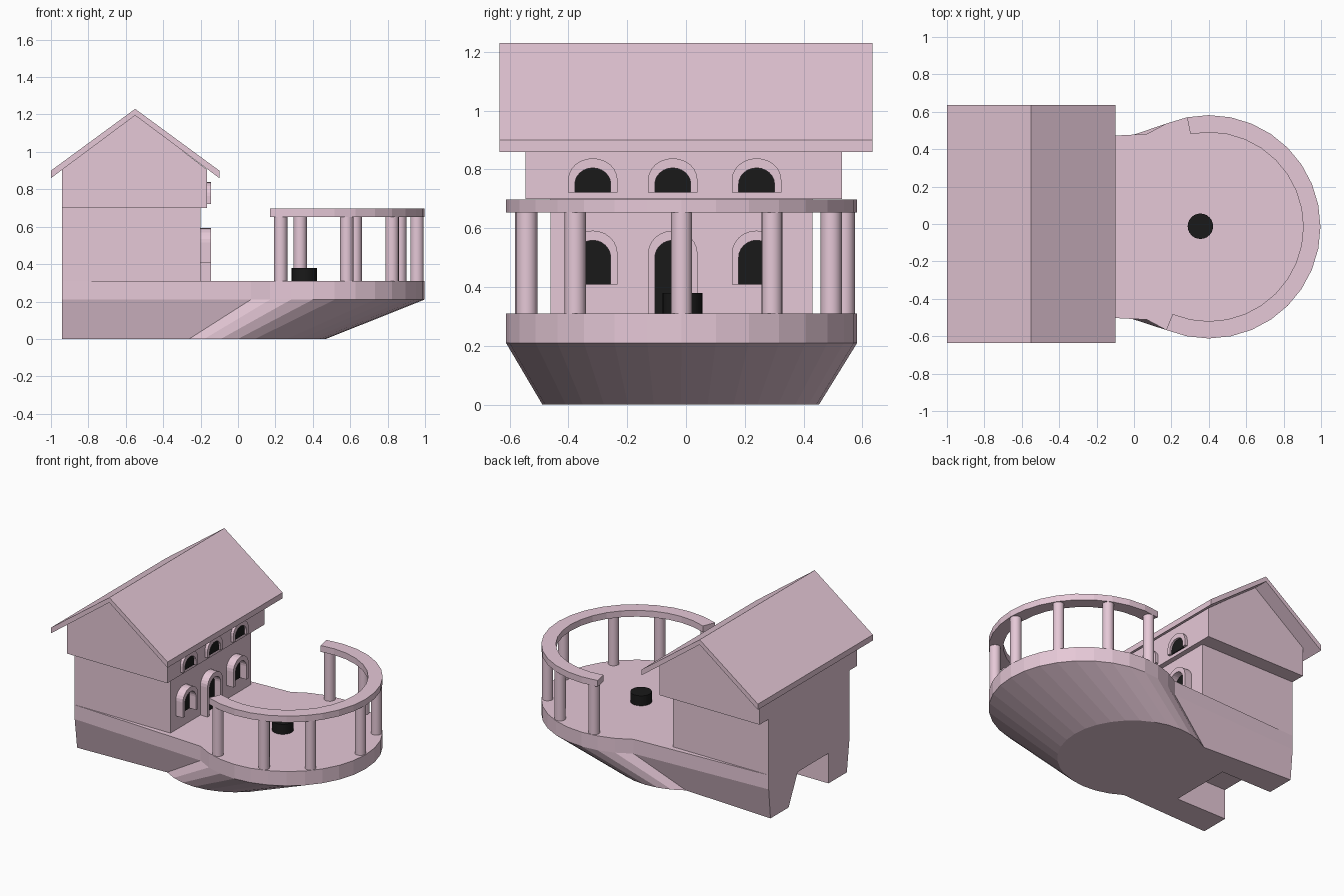
import bpy, bmesh
from math import sin, cos, radians, pi

if "Cube" in bpy.data.objects:
    bpy.data.objects.remove(bpy.data.objects["Cube"])


def material(name, rgb):
    m = bpy.data.materials.new(name)
    m.diffuse_color = (*rgb, 1)
    m.use_nodes = True
    m.node_tree.nodes["Principled BSDF"].inputs["Base Color"].default_value = m.diffuse_color
    return m


PINK = material("pink", (0.79, 0.58, 0.68))
BLACK = material("black", (0.01, 0.01, 0.01))


def finish(name, bm, mat):
    bmesh.ops.recalc_face_normals(bm, faces=bm.faces)
    me = bpy.data.meshes.new(name)
    bm.to_mesh(me)
    bm.free()
    me.materials.append(mat)
    ob = bpy.data.objects.new(name, me)
    bpy.context.collection.objects.link(ob)
    return ob


def loft(name, ring_a, ring_b, mat=PINK):
    """Closed solid between two matching rings of 3D points."""
    bm = bmesh.new()
    a = [bm.verts.new(p) for p in ring_a]
    b = [bm.verts.new(p) for p in ring_b]
    n = len(a)
    for i in range(n):
        j = (i + 1) % n
        bm.faces.new((a[i], a[j], b[j], b[i]))
    bm.faces.new(a)
    bm.faces.new(b)
    return finish(name, bm, mat)


def along_x(name, yz, x0, x1, mat=PINK):
    return loft(name, [(x0, y, z) for y, z in yz], [(x1, y, z) for y, z in yz], mat)


def along_y(name, xz, y0, y1):
    return loft(name, [(x, y0, z) for x, z in xz], [(x, y1, z) for x, z in xz])


def cylinder(name, x, y, r, z0, z1, mat, sides=24):
    bpy.ops.mesh.primitive_cylinder_add(vertices=sides, radius=r, depth=z1 - z0,
                                        location=(x, y, (z0 + z1) / 2))
    ob = bpy.context.object
    ob.name = name
    ob.data.materials.append(mat)
    bpy.ops.object.shade_smooth_by_angle(angle=radians(30))


def arc(cx, cy, r, a0, a1, n):
    return [(cx + r * cos(radians(a0 + (a1 - a0) * i / n)),
             cy + r * sin(radians(a0 + (a1 - a0) * i / n))) for i in range(n + 1)]


CX, CY, R, SPAN = 0.40, -0.015, 0.597, 123.75

# terrace slab and tapering hull with a notch at the back
deck = [(-0.94, -0.46)] + arc(CX, CY, R, -SPAN, SPAN, 22) + [(-0.94, 0.43)]
foot = [(-0.94, -0.433)] + arc(0, -0.018, 0.47, -SPAN, SPAN, 22) + [(-0.94, 0.41)]
notch_top = [(-0.94, 0.11), (-0.55, 0.11), (-0.55, -0.23), (-0.94, -0.23)]
notch_low = [(-0.94, 0.21), (-0.55, 0.21), (-0.55, -0.23), (-0.94, -0.23)]
loft("terrace_slab", [(x, y, 0.21) for x, y in deck], [(x, y, 0.31) for x, y in deck])
loft("hull_base", [(x, y, 0) for x, y in foot + notch_low],
     [(x, y, 0.21) for x, y in deck + notch_top])

# house storeys and gabled roof
along_y("lower_storey", [(-0.94, 0.31), (-0.20, 0.31), (-0.20, 0.70), (-0.94, 0.70)], -0.46, 0.43)
along_y("upper_storey", [(-0.94, 0.70), (-0.165, 0.70), (-0.165, 0.905), (-0.55, 1.20),
                         (-0.94, 0.905)], -0.545, 0.53)
along_y("roof", [(-1, 0.86), (-0.55, 1.195), (-0.10, 0.86), (-0.10, 0.90), (-0.55, 1.23),
                 (-1, 0.90)], -0.635, 0.635)


# arched windows and door
def arch(y, half, z0, spring, top, n=12):
    curve = [(y + half * cos(pi * i / n), spring + (top - spring) * sin(pi * i / n))
             for i in range(n + 1)]
    return [(y + half, z0)] + curve + [(y - half, z0)]


def opening(name, y, z0, spring, top, wall):
    outer = arch(y, 0.084, z0, spring, top)
    inner = arch(y, 0.061, z0, spring - 0.015, top - 0.033)
    # open-bottomed arch outline, walked out and back
    along_x(name + "_frame", outer + inner[::-1], wall - 0.01, -0.145)
    along_x(name + "_pane", inner, wall - 0.01, wall + 0.006, BLACK)


for i, y in enumerate((-0.317, -0.045, 0.24)):
    opening(f"upper_window_{i}", y, 0.722, 0.765, 0.838, -0.165)
    if i == 1:
        opening("door", y, 0.31, 0.515, 0.592, -0.20)
    else:
        opening(f"lower_window_{i}", y, 0.408, 0.515, 0.592, -0.20)

# curved rail on posts
rail = arc(CX, CY, R, -112.5, 101.25, 19) + arc(CX, CY, 0.505, 101.25, -112.5, 19)
loft("rail_ring", [(x, y, 0.653) for x, y in rail], [(x, y, 0.697) for x, y in rail])
for i, a in enumerate((-108, -71, -40.5, 0, 33.5, 66, 97)):
    cylinder(f"post_{i}", CX + 0.557 * cos(radians(a)), CY + 0.557 * sin(radians(a)),
             0.036, 0.305, 0.655, PINK, 16)

# dark round pit on the terrace
cylinder("fire_pit", 0.355, -0.012, 0.068, 0.305, 0.38, BLACK)
